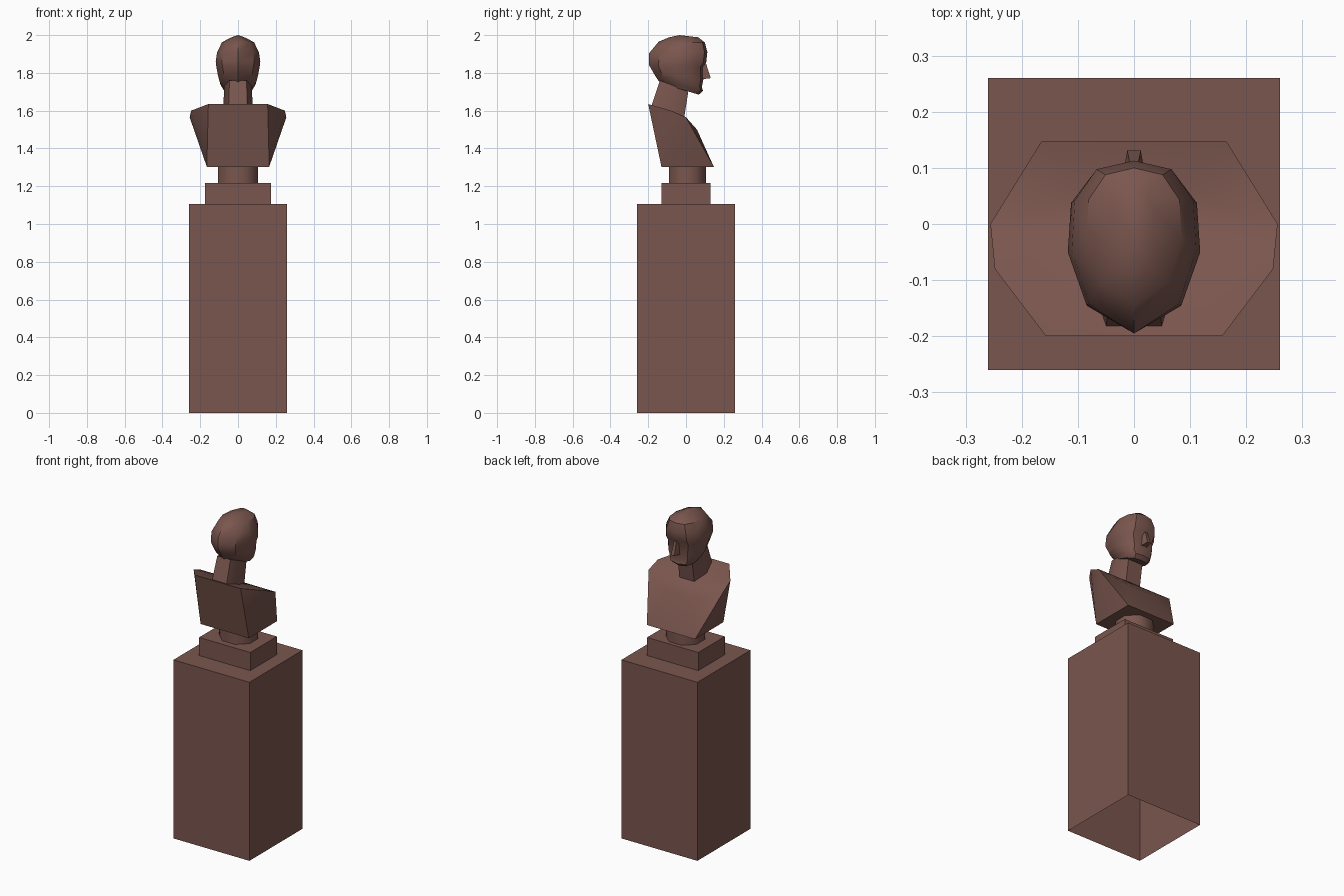
import bpy, bmesh, math

if "Cube" in bpy.data.objects:
    bpy.data.objects.remove(bpy.data.objects["Cube"])

clay = bpy.data.materials.new("brown clay")
clay.diffuse_color = (0.195, 0.093, 0.076, 1)
clay.use_nodes = True
clay.node_tree.nodes["Principled BSDF"].inputs["Base Color"].default_value = clay.diffuse_color


def make(name, verts, faces, smooth=None):
    me = bpy.data.meshes.new(name)
    me.from_pydata(verts, [], faces)
    bm = bmesh.new()
    bm.from_mesh(me)
    bmesh.ops.recalc_face_normals(bm, faces=bm.faces)
    bm.to_mesh(me)
    bm.free()
    ob = bpy.data.objects.new(name, me)
    bpy.context.collection.objects.link(ob)
    me.materials.append(clay)
    if smooth:
        bpy.ops.object.select_all(action='DESELECT')
        ob.select_set(True)
        bpy.context.view_layer.objects.active = ob
        bpy.ops.object.shade_smooth_by_angle(angle=math.radians(smooth))
    return ob


def loft(name, rings, caps=(True, True), smooth=None):
    """Join rings of equal length; a one-point ring at the end makes a tip."""
    n = len(rings[0])
    verts, faces = [], []
    for ring in rings:
        start = len(verts)
        verts += ring
        if start == 0:
            continue
        for i in range(n):
            j = (i + 1) % n
            a, b = start - n + i, start - n + j
            faces.append((a, b, start) if len(ring) == 1 else (a, b, start + j, start + i))
    if caps[0]:
        faces.append(tuple(range(n)))
    if caps[1] and len(rings[-1]) > 1:
        faces.append(tuple(range(len(verts) - n, len(verts))))
    return make(name, verts, faces, smooth)


def rect(x, y, z):
    return [(-x, -y, z), (x, -y, z), (x, y, z), (-x, y, z)]


def mirror(half):
    """Close a half outline (x > 0) with its mirror image."""
    return half + [(-x, y, z) for x, y, z in reversed(half) if x > 0]


# Pedestal (open underneath) and plinth
loft("pedestal", [rect(.26, .26, 0), rect(.26, .26, 1.105)], (False, True))
loft("plinth", [rect(.175, .13, 1.105), rect(.175, .13, 1.217)])

# Round stem under the bust
k = 1 / math.cos(math.pi / 8)
loft("stem", [[(.105 * k * math.cos(a), .007 + .098 * k * math.sin(a), z)
               for a in [(i + .5) * math.pi / 4 for i in range(8)]]
              for z in (1.215, 1.31)], smooth=50)

# Bust: shoulders, chest, back and underside, mirrored halves
half = [(.157, -.2, 1.635), (.248, -.08, 1.60), (.256, 0, 1.565), (.165, .147, 1.303),
        (.06, -.008, 1.57), (.085, .058, 1.50), (.165, -.13, 1.303)]
verts = half + [(-x, y, z) for x, y, z in half]
side = [(0, 1, 4), (1, 2, 4), (2, 5, 4), (2, 3, 5), (0, 1, 6), (1, 2, 6), (2, 3, 6)]
faces = side + [tuple(i + 7 for i in f) for f in side]
faces += [(a, b, b + 7, a + 7) for a, b in ((0, 4), (4, 5), (5, 3), (3, 6), (6, 0))]
make("bust", verts, faces, 38)

# Neck leaning forward
loft("neck", [
    mirror([(.05, -.012, 1.55), (.078, -.10, 1.57), (.05, -.188, 1.61)]),
    mirror([(.05, .012, 1.70), (.074, -.06, 1.73), (.045, -.138, 1.76)])], smooth=50)

# Head: tilted ten-sided rings (front z, back z, back y, front y, half width)
outline = [(0, 0), (.72, .17), (1, .48), (.95, .77), (.6, .95), (0, 1)]
levels = [(1.685, 1.745, -.135, .068, .072),
          (1.705, 1.765, -.15, .09, .086),
          (1.725, 1.785, -.163, .084, .098),
          (1.765, 1.805, -.175, .092, .106),
          (1.83, 1.84, -.195, .09, .115),
          (1.855, 1.865, -.195, .107, .118),
          (1.91, 1.905, -.195, .113, .111),
          (1.96, 1.965, -.145, .10, .085),
          (1.988, 1.988, -.09, .066, .035)]
rings = [mirror([(w * u, yb + (yf - yb) * t, zb + (zf - zb) * t) for u, t in outline])
         for zf, zb, yb, yf, w in levels]
loft("head", rings + [[(0, -.035, 2.0)]], smooth=35)

# Nose: tapering wedge down the middle of the face
loft("nose", [
    [(-.022, .075, 1.765), (.022, .075, 1.765), (.012, .131, 1.772), (-.012, .131, 1.772)],
    [(-.012, .08, 1.85), (.012, .08, 1.85), (.007, .106, 1.85), (-.007, .106, 1.85)]])
